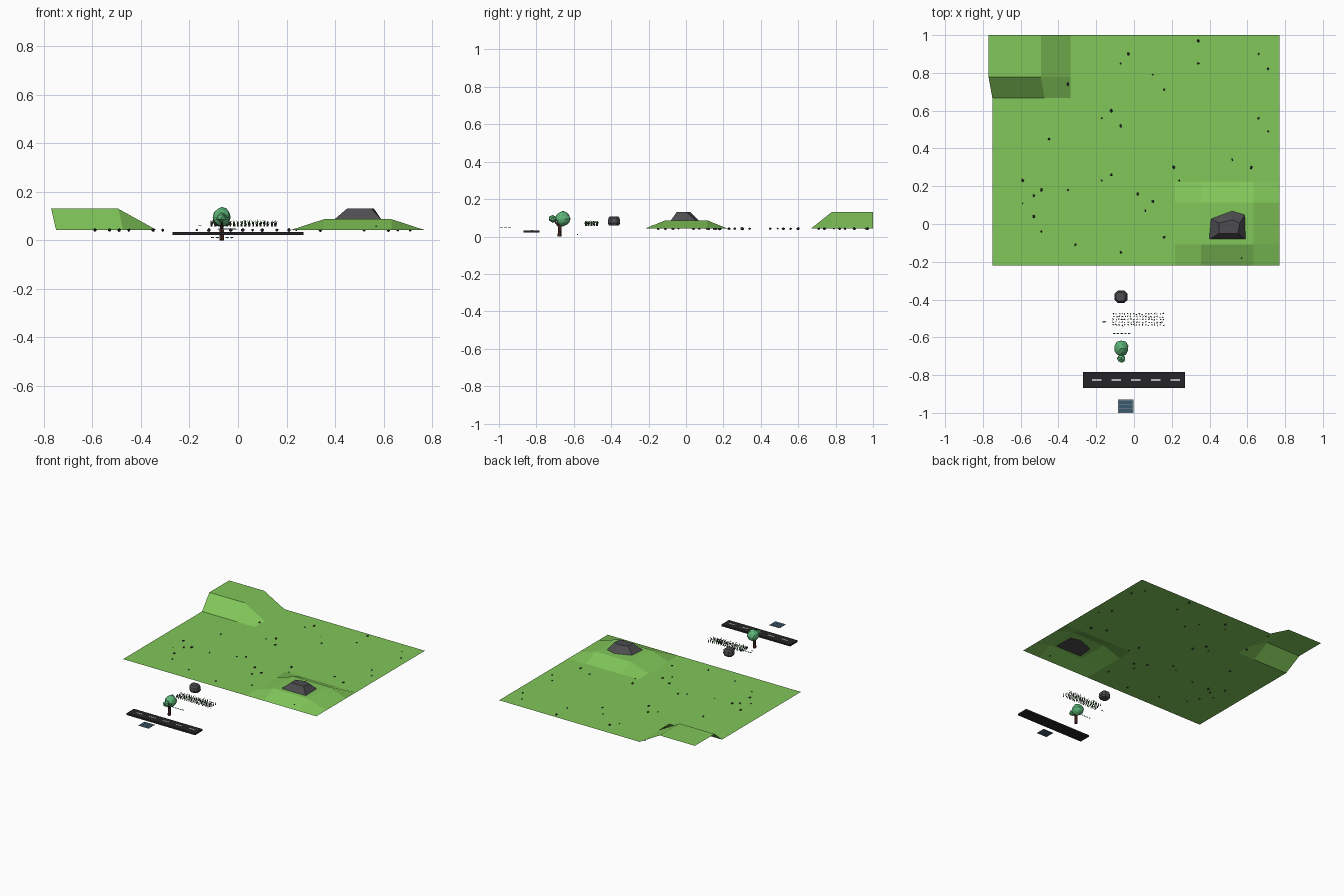
import bpy, bmesh, math, random
from mathutils import Vector, Matrix

if "Cube" in bpy.data.objects:
    bpy.data.objects.remove(bpy.data.objects["Cube"])

random.seed(4)


def mat(name, r, g, b):
    m = bpy.data.materials.new(name)
    m.diffuse_color = (r, g, b, 1)
    m.use_nodes = True
    m.node_tree.nodes["Principled BSDF"].inputs["Base Color"].default_value = m.diffuse_color
    return m


GREEN = mat("grass_green", 0.22, 0.57, 0.10)
STONE = mat("stone", 0.075, 0.075, 0.08)
PEBBLE = mat("pebble", 0.035, 0.035, 0.04)
LEAF = mat("leaf", 0.11, 0.46, 0.19)
BARK = mat("bark", 0.07, 0.025, 0.018)
BLADE = mat("blade", 0.07, 0.16, 0.06)
ASPHALT = mat("asphalt", 0.018, 0.018, 0.02)
PAINT = mat("paint", 0.5, 0.5, 0.5)
WATER = mat("water", 0.02, 0.2, 0.35)
PANEL = mat("panel", 0.04, 0.1, 0.16)
FRAME = mat("frame", 0.25, 0.28, 0.3)


def finish(name, bm, material):
    me = bpy.data.meshes.new(name)
    bm.to_mesh(me)
    bm.free()
    me.materials.append(material)
    ob = bpy.data.objects.new(name, me)
    bpy.context.collection.objects.link(ob)
    return ob


def mesh(name, verts, faces, material):
    bm = bmesh.new()
    vs = [bm.verts.new(v) for v in verts]
    for f in faces:
        bm.faces.new([vs[i] for i in f])
    return finish(name, bm, material)


def add_blob(bm, center, size, jitter=0.0, sub=1):
    new = bmesh.ops.create_icosphere(bm, subdivisions=sub, radius=1)["verts"]
    for v in new:
        k = 1 + random.uniform(-jitter, jitter)
        v.co = Vector(center) + Vector([c * s * k for c, s in zip(v.co, size)])


def box(name, lo, hi, material):
    bm = bmesh.new()
    size = [b - a for a, b in zip(lo, hi)]
    mid = [(a + b) / 2 for a, b in zip(lo, hi)]
    bmesh.ops.create_cube(bm, size=1, matrix=Matrix.Translation(mid) @ Matrix.Diagonal((*size, 1)))
    return finish(name, bm, material)


def loft(name, rings, material):
    n = len(rings[0])
    verts = [p for r in rings for p in r]
    faces = [[k * n + i, k * n + (i + 1) % n, (k + 1) * n + (i + 1) % n, (k + 1) * n + i]
             for k in range(len(rings) - 1) for i in range(n)]
    faces += [list(range(n))[::-1], [len(verts) - n + i for i in range(n)]]
    return mesh(name, verts, faces, material)


# terrain sheet: 11 x 11 cells with a corner plateau and a small hill
N = 11
verts = []
for j in range(N + 1):
    for i in range(N + 1):
        x, y, z = -0.75 + 1.52 * i / N, -0.22 + 1.22 * j / N, 0.042
        if i <= 2 and j >= 9:
            x, z = x - 0.02, 0.13
        if i in (8, 9, 10) and j in (1, 2, 3):
            z = 0.087
        verts.append((x, y, z))
faces = [[j * 12 + i, j * 12 + i + 1, j * 12 + i + 13, j * 12 + i + 12]
         for j in range(N) for i in range(N)]
mesh("terrain", verts, faces, GREEN)

# faceted rock cap on the hill
base = [(0.39, -0.085), (0.595, -0.085), (0.59, 0.055), (0.52, 0.075), (0.40, 0.03)]
top = [(0.45, -0.05), (0.55, -0.05), (0.56, 0.005), (0.52, 0.022), (0.45, 0.005)]
loft("hill_rock", [[(x, y, 0.08) for x, y in base],
                   [(x, y, 0.131) for x, y in top]], STONE)

# pebbles scattered on the meadow
spots = [(-.35, .96), (-.07, .85), (-.03, .9), (.34, .85), (.34, .97), (.66, .9), (.71, .82),
         (.16, .71), (.1, .79), (-.35, .74), (-.17, .56), (-.12, .6), (-.07, .52), (.66, .56),
         (.71, .49), (-.45, .45), (.52, .34), (.62, .3), (-.59, .23), (-.53, .15), (-.49, .18),
         (-.35, .18), (-.17, .23), (-.12, .26), (.02, .16), (.06, .07), (.1, .12), (.24, .23),
         (-.59, .11), (-.53, .04), (-.49, -.04), (-.31, -.11), (-.07, -.15), (.16, -.07),
         (.57, -.18), (.21, .3)]
bm = bmesh.new()
for x, y in spots:
    r = random.choice((0.006, 0.008, 0.010))
    z = 0.056 if y < -0.16 and x > 0.5 else 0.042
    add_blob(bm, (x, y, z), (r * 0.8, r, r * 0.8), 0.15)
finish("pebbles", bm, PEBBLE)

# loose boulder
oct_ring = lambda r, z, dx=0: [
    (-0.068 + dx + 0.033 * r * max(-1, min(1, 1.3 * math.cos(a))),
     -0.385 + 0.031 * r * max(-1, min(1, 1.3 * math.sin(a))), z)
    for a in [math.radians(22 + 45 * i) for i in range(8)]]
loft("boulder", [oct_ring(0.85, 0.059), oct_ring(1.05, 0.072), oct_ring(0.98, 0.098, -0.002),
                 oct_ring(0.72, 0.108, -0.004)], STONE)

# strip of grass blades
bm = bmesh.new()
for i in range(18):
    for j in range(5):
        cx = -0.109 + i * 0.0155 + random.uniform(-.003, .003)
        cy = -0.535 + j * 0.0148 + random.uniform(-.003, .003)
        for k in range(4):
            a = random.uniform(0, math.tau)
            d = Vector((math.cos(a), math.sin(a), 0))
            s = Vector((-d.y, d.x, 0)) * 0.0028
            p = Vector((cx, cy, 0.056))
            tip = p + d * random.uniform(.003, .009) + Vector((0, 0, random.uniform(.016, .03)))
            bm.faces.new([bm.verts.new(c) for c in (p - s, p + s, tip)])
finish("grass_strip", bm, BLADE)
mesh("single_blade", [(-.172, -.518, .06), (-.158, -.523, .063), (-.145, -.517, .061),
                      (-.158, -.514, .063)], [(0, 1, 2, 3)], BLADE)

# flat water chips
bm = bmesh.new()
for x in (-0.105, -0.085, -0.065, -0.045, -0.026):
    add_blob(bm, (x, -0.58, 0.011), (0.008, 0.004, 0.003))
finish("water_chips", bm, WATER)

# tree: tapered trunk, side branch and two crowns
def limb(name, a, b, r1, r2):
    a, b = Vector(a), Vector(b)
    bm = bmesh.new()
    rot = (b - a).to_track_quat("Z", "Y").to_matrix().to_4x4()
    bmesh.ops.create_cone(bm, cap_ends=True, segments=6, radius1=r1, radius2=r2,
                          depth=(b - a).length, matrix=Matrix.Translation((a + b) / 2) @ rot)
    finish(name, bm, BARK)


limb("trunk", (-.067, -.676, 0.0), (-.067, -.672, .085), .011, .008)
limb("branch", (-.067, -.676, .05), (-.067, -.705, .085), .006, .004)
for name, c, r in (("crown", (-.067, -.658, .095), (.038, .041, .04)),
                   ("small_crown", (-.067, -.712, .095), (.024, .025, .021))):
    bm = bmesh.new()
    add_blob(bm, c, r, 0.08, 2 if name == "crown" else 1)
    finish(name, bm, LEAF)

# road with centre dashes
box("road", (-.27, -.868, .021), (.27, -.784, .033), ASPHALT)
for k in range(5):
    x = -0.198 + 0.104 * k
    box("road_dash", (x - .025, -.83, .032), (x + .025, -.82, .0345), PAINT)

# slatted panel
box("panel_frame", (-.085, -1.0, .045), (-.003, -.93, .0465), FRAME)
for k in range(3):
    y = -0.986 + 0.0212 * k
    box("panel_slat", (-.08, y - .0085, .0445), (-.008, y + .0085, .0475), PANEL)
